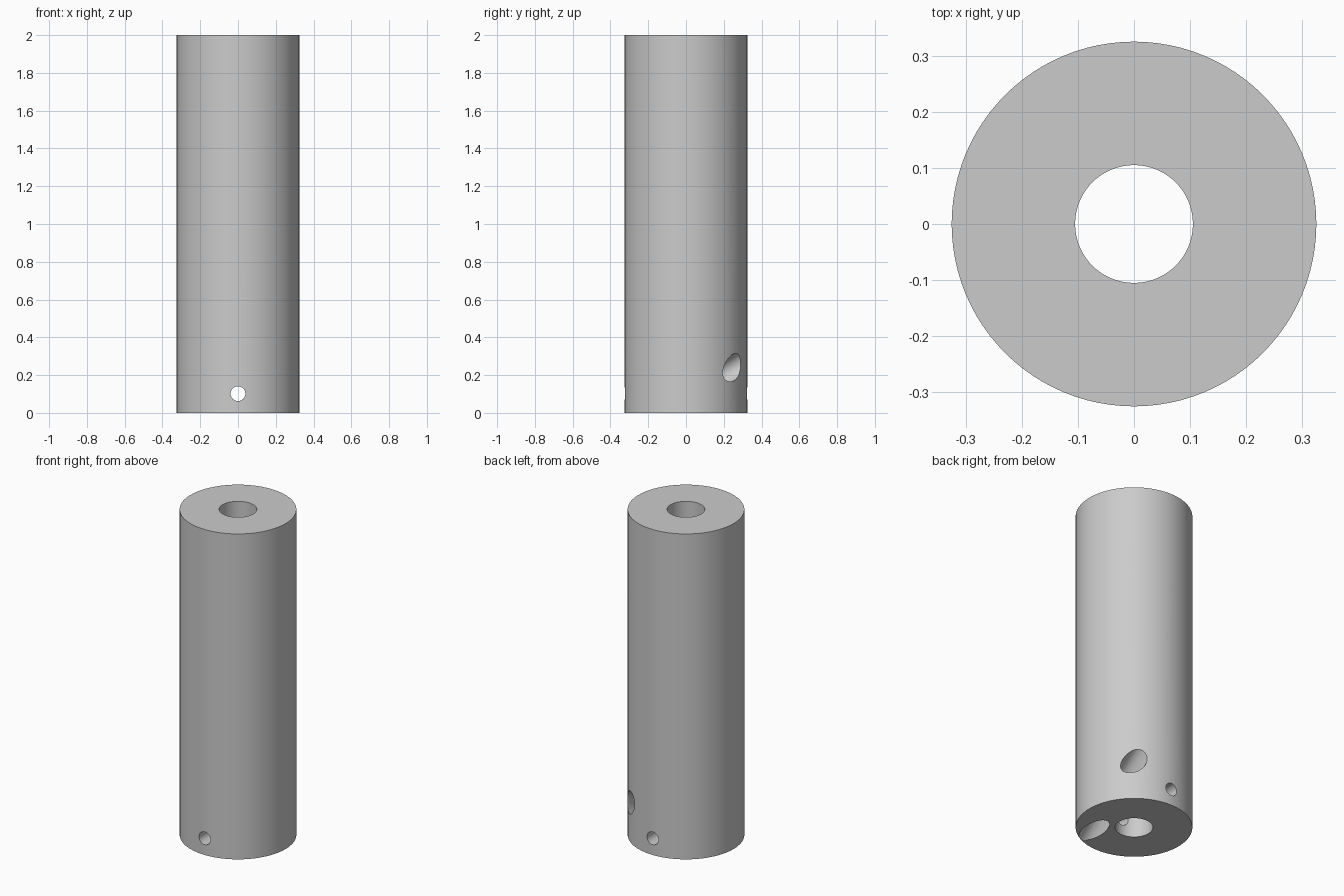
import bpy
from mathutils import Vector

if "Cube" in bpy.data.objects:
    bpy.data.objects.remove(bpy.data.objects["Cube"], do_unlink=True)

HEIGHT, OUTER, BORE = 2.0, 0.325, 0.105

grey = bpy.data.materials.new("light_grey")
grey.use_nodes = True
grey.diffuse_color = (0.6, 0.6, 0.6, 1)
grey.node_tree.nodes["Principled BSDF"].inputs["Base Color"].default_value = grey.diffuse_color


def rod(name, start, end, radius, sides):
    """Solid cylinder between two points."""
    start, end = Vector(start), Vector(end)
    axis = end - start
    bpy.ops.mesh.primitive_cylinder_add(
        vertices=sides, radius=radius, depth=axis.length, location=(start + end) / 2,
        rotation=axis.to_track_quat('Z', 'Y').to_euler())
    obj = bpy.context.object
    obj.name = name
    obj.data.materials.append(grey)
    return obj


# Main body
body = rod("tube_body", (0, 0, 0), (0, 0, HEIGHT), OUTER, 96)

# Slanted channel, from the underside up to the rear side wall
low, high = Vector((0.152, -0.165, 0)), Vector((0.205, 0.25, 0.24))
reach = (high - low) * 0.6

cutters = [
    rod("bore_cutter", (0, 0, -0.1), (0, 0, HEIGHT + 0.1), BORE, 64),
    rod("cross_pin_cutter", (0, -0.5, 0.102), (0, 0.5, 0.102), 0.039, 40),
    rod("slanted_channel_cutter", low - reach, high + reach, 0.062, 48),
]

# Drill the holes
bpy.ops.object.select_all(action='DESELECT')
bpy.context.view_layer.objects.active = body
body.select_set(True)
for cutter in cutters:
    cutter.hide_render = True
    cut = body.modifiers.new(cutter.name, 'BOOLEAN')
    cut.operation = 'DIFFERENCE'
    cut.solver = 'EXACT'
    cut.object = cutter
    bpy.ops.object.modifier_apply(modifier=cut.name)
for cutter in cutters:
    bpy.data.objects.remove(cutter, do_unlink=True)

bpy.ops.object.shade_smooth_by_angle(angle=0.5)
